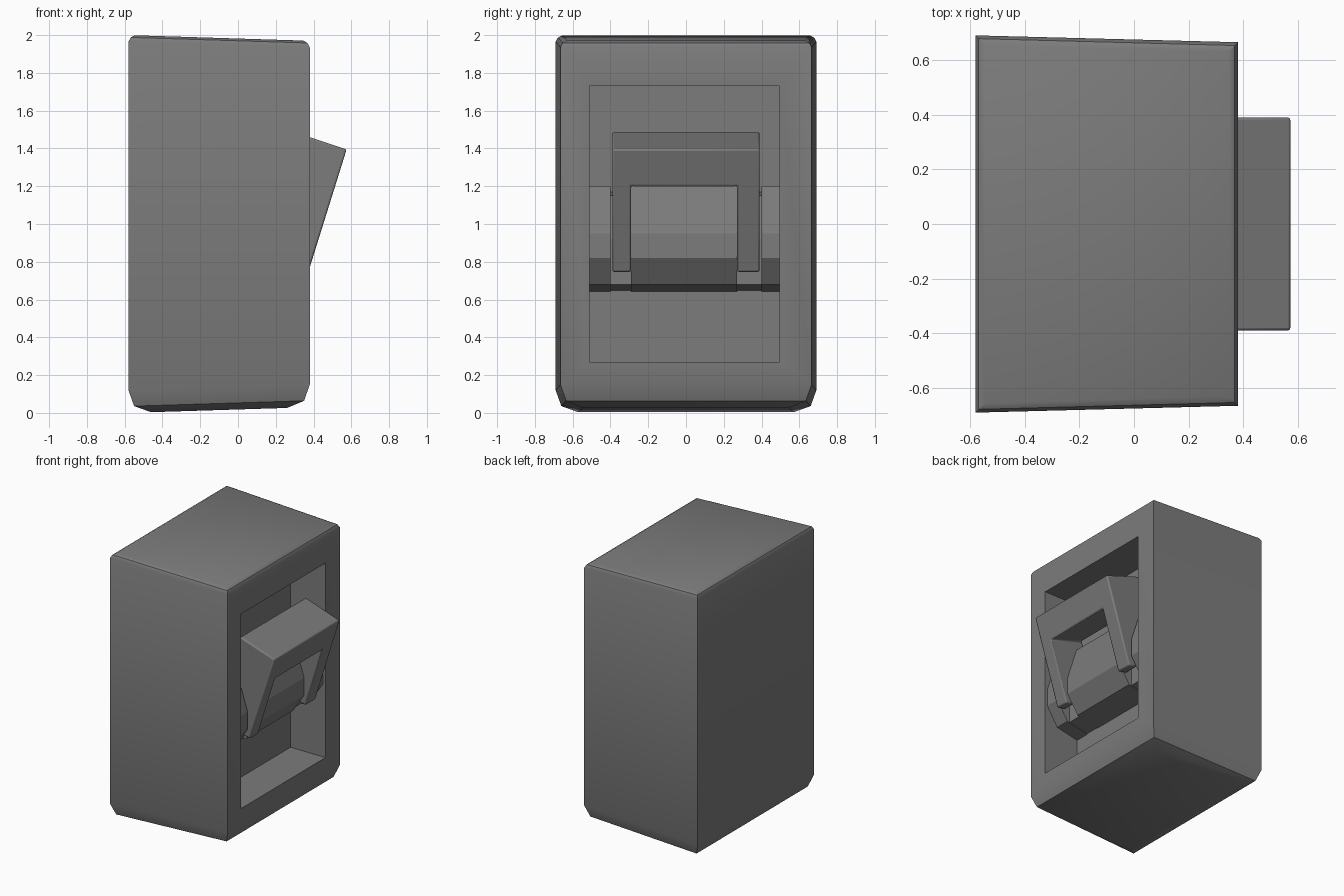
import bpy, bmesh

if "Cube" in bpy.data.objects:
    bpy.data.objects.remove(bpy.data.objects["Cube"], do_unlink=True)

GREY = (0.2, 0.2, 0.2, 1.0)
grey = bpy.data.materials.new("mid grey")
grey.use_nodes = True
grey.diffuse_color = GREY
bsdf = next(n for n in grey.node_tree.nodes if n.type == 'BSDF_PRINCIPLED')
bsdf.inputs["Base Color"].default_value = GREY


def loft(name, loops):
    """Skin a list of equal-length loops and cap both ends."""
    bm = bmesh.new()
    rings = [[bm.verts.new(p) for p in loop] for loop in loops]
    n = len(rings[0])
    for a, b in zip(rings, rings[1:]):
        for i in range(n):
            j = (i + 1) % n
            bm.faces.new((a[i], a[j], b[j], b[i]))
    bm.faces.new(rings[0])
    bm.faces.new(rings[-1])
    bmesh.ops.recalc_face_normals(bm, faces=bm.faces)
    mesh = bpy.data.meshes.new(name)
    bm.to_mesh(mesh)
    bm.free()
    mesh.materials.append(grey)
    obj = bpy.data.objects.new(name, mesh)
    bpy.context.collection.objects.link(obj)
    return obj


def prism(name, profile, y0, y1):
    """Extrude an x-z profile along y."""
    return loft(name, [[(x, y, z) for x, z in profile] for y in (y0, y1)])


def activate(obj):
    bpy.ops.object.select_all(action='DESELECT')
    obj.select_set(True)
    bpy.context.view_layer.objects.active = obj


def cut(obj, cutter):
    cutter.hide_render = True
    mod = obj.modifiers.new("cut", 'BOOLEAN')
    mod.operation = 'DIFFERENCE'
    mod.solver = 'EXACT'
    mod.object = cutter
    activate(obj)
    bpy.ops.object.modifier_apply(modifier=mod.name)
    bpy.data.objects.remove(cutter, do_unlink=True)


def smooth(obj):
    activate(obj)
    bpy.ops.object.shade_smooth_by_angle()


# Housing: tapers towards +x, with a wide bottom bevel and a narrow top one
def housing_loop(z, inset):
    loop = []
    for x, sy in ((-0.58, -1), (0.38, -1), (0.38, 1), (-0.58, 1)):
        front = x > 0
        px = x - inset if front else x + inset
        py = sy * ((0.665 if front else 0.69) - inset)
        shift = 0.03 * (px + 0.58) / 0.96
        loop.append((px, py, z + (shift if z < 1 else -shift)))
    return loop


housing = loft("housing", [housing_loop(z, i) for z, i in (
    (0.0, 0.12), (0.035, 0.03), (0.12, 0.0),
    (1.965, 0.0), (1.988, 0.012), (2.0, 0.035))])

# Recess for the switch
recess = [(0.09, 0.27), (0.6, 0.27), (0.6, 1.73), (0.09, 1.73)]
cut(housing, prism("recess_cutter", recess, -0.51, 0.495))
smooth(housing)

# Faceted drum, split by two slots for the lever legs
drum = [(0.08, 1.2), (0.28, 1.2), (0.36, 0.95), (0.36, 0.82),
        (0.27, 0.68), (0.08, 0.64)]
for name, y0, y1 in (("drum_right_end", -0.51, -0.40),
                     ("drum_middle", -0.29, 0.27),
                     ("drum_left_end", 0.40, 0.495)):
    prism(name, drum, y0, y1)

core = [(0.08, 1.17), (0.2, 1.15), (0.25, 0.92), (0.25, 0.68), (0.08, 0.645)]
for name, y0, y1 in (("right_slot_floor", -0.40, -0.29),
                     ("left_slot_floor", 0.27, 0.40)):
    prism(name, core, y0, y1)

# Tilted lever: a wedge with a window that leaves a crossbar and two legs
wedge = [(0.575, 1.395), (0.29, 1.49), (0.20, 1.2), (0.30, 0.76), (0.372, 0.745)]
lever = prism("lever", wedge, -0.39, 0.39)
window = [(0.7, 1.14), (0.0, 1.364), (0.0, 0.5), (0.7, 0.5)]
cut(lever, prism("window_cutter", window, -0.29, 0.27))
bevel = lever.modifiers.new("soft_edges", 'BEVEL')
bevel.width = 0.01
bevel.segments = 2
bevel.limit_method = 'ANGLE'
smooth(lever)
